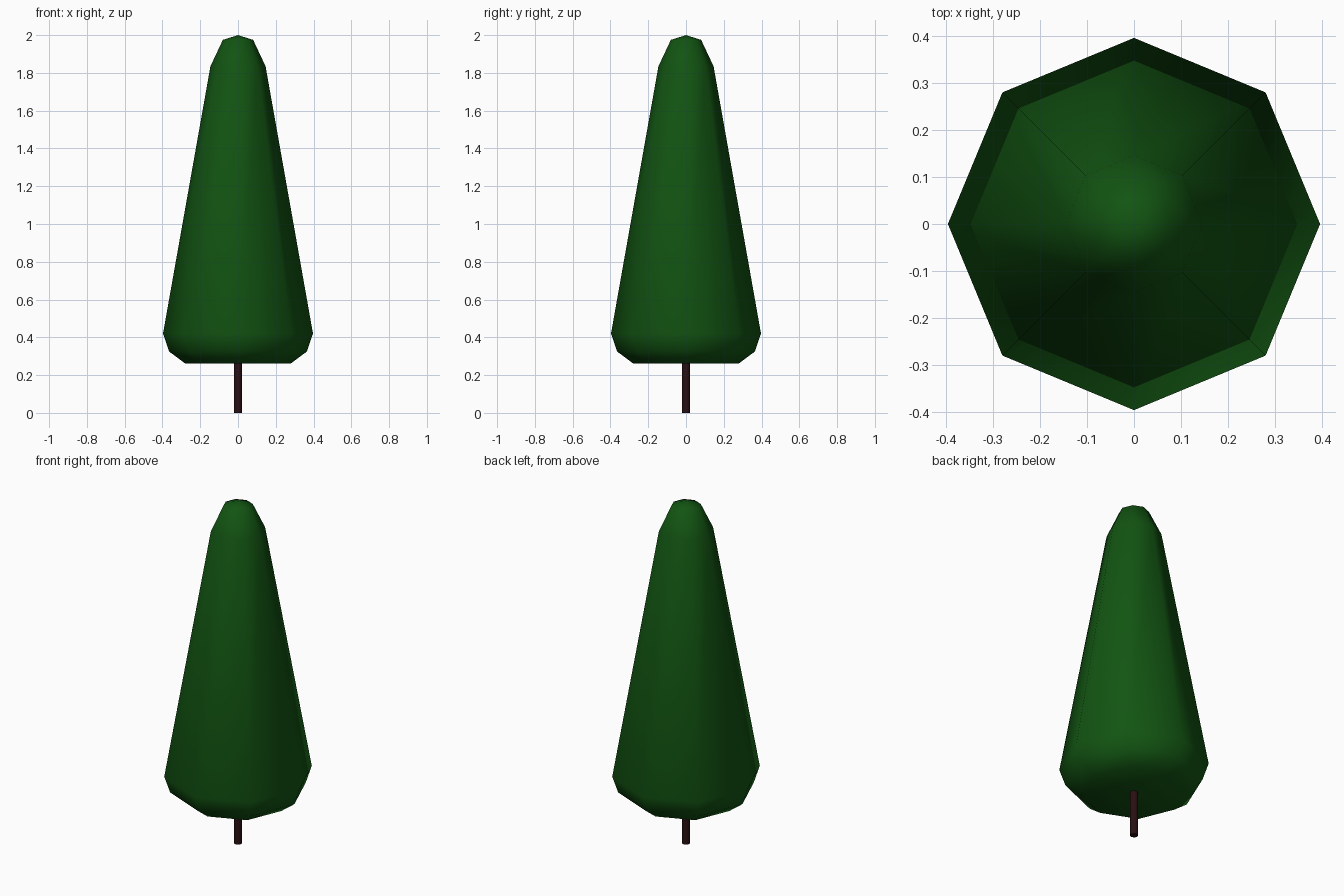
import bpy, math

if "Cube" in bpy.data.objects:
    bpy.data.objects.remove(bpy.data.objects["Cube"])


def material(name, rgb):
    m = bpy.data.materials.new(name)
    m.diffuse_color = (*rgb, 1)
    m.use_nodes = True
    m.node_tree.nodes["Principled BSDF"].inputs["Base Color"].default_value = m.diffuse_color
    return m


def lathe(name, profile, sides, mat, angle=None):
    """Revolve (radius, z) points; radius 0 makes a pole."""
    verts, faces, rings = [], [], []
    for r, z in profile:
        n = 1 if r == 0 else sides
        rings.append([len(verts) + i for i in range(n)])
        for i in range(n):
            a = 2 * math.pi * i / sides
            verts.append((r * math.cos(a), r * math.sin(a), z))
    for lo, hi in zip(rings, rings[1:]):
        for i in range(sides):
            j = (i + 1) % sides
            if len(lo) == 1:
                faces.append((lo[0], hi[j], hi[i]))
            elif len(hi) == 1:
                faces.append((lo[i], lo[j], hi[0]))
            else:
                faces.append((lo[i], lo[j], hi[j], hi[i]))
    me = bpy.data.meshes.new(name)
    me.from_pydata(verts, [], faces)
    me.materials.append(mat)
    ob = bpy.data.objects.new(name, me)
    bpy.context.collection.objects.link(ob)
    bpy.ops.object.select_all(action='DESELECT')
    ob.select_set(True)
    bpy.context.view_layer.objects.active = ob
    if angle is None:
        bpy.ops.object.shade_smooth()
    else:
        bpy.ops.object.shade_smooth_by_angle(angle=math.radians(angle))
    return ob


green = material("dark green", (0.006, 0.088, 0.006))
brown = material("dark brown", (0.022, 0.005, 0.006))

# Eight-sided tapering crown, smooth all over
lathe("foliage", [(0, 0.262), (0.28, 0.262), (0.365, 0.325), (0.397, 0.42),
                  (0.146, 1.835), (0.08, 1.975), (0, 2.0)], 8, green)

# Thin trunk running up into the crown
lathe("trunk", [(0, 0), (0.022, 0), (0.022, 0.3), (0, 0.3)], 8, brown, 50)
